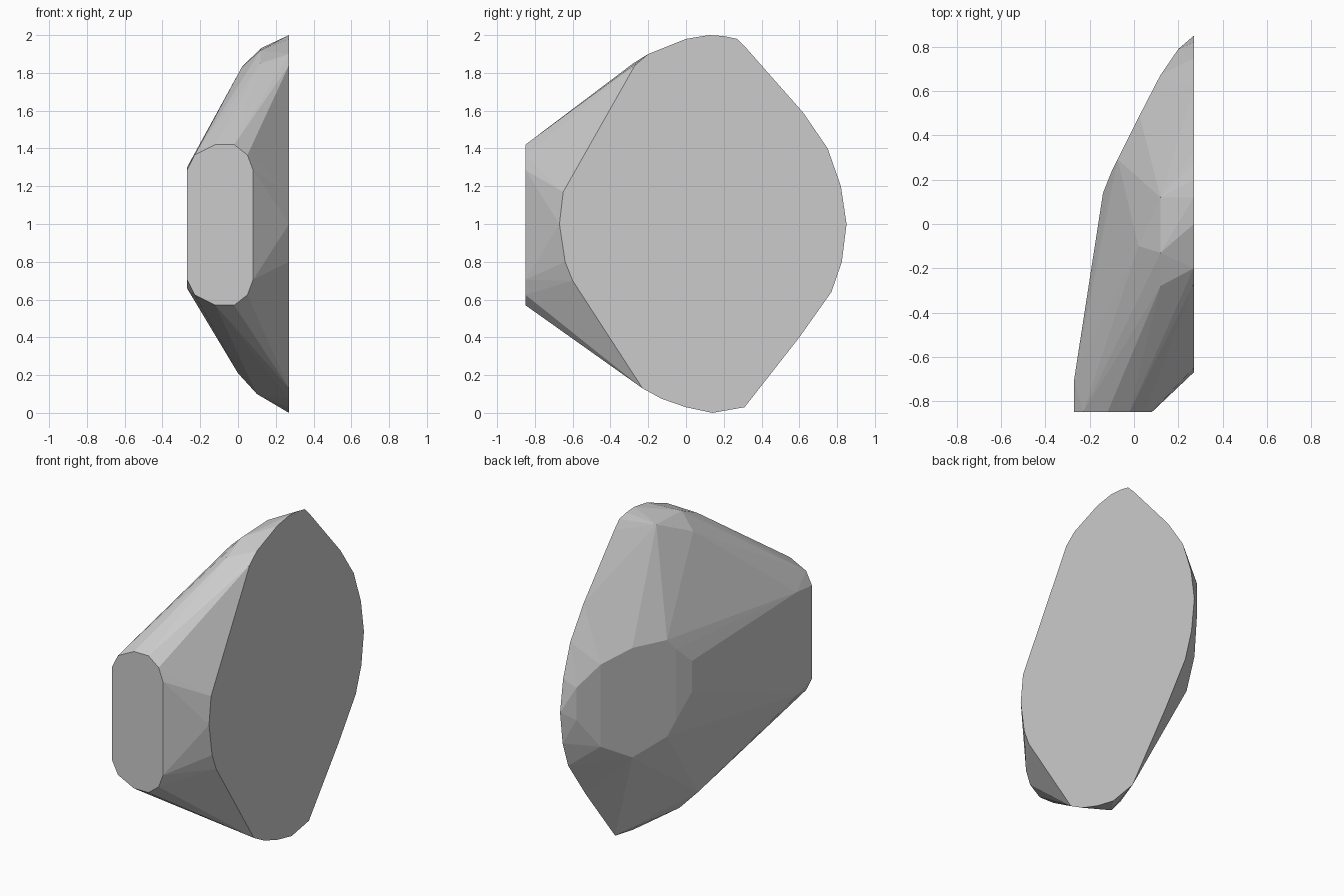
import bpy, bmesh, math

# Broad flat cut on the right side (y, z)
side = [(0.12, 2.0), (0.2, 1.995), (0.27, 1.98), (0.32, 1.93), (0.62, 1.59), (0.75, 1.4),
        (0.82, 1.2), (0.85, 1.0), (0.825, 0.8), (0.77, 0.64), (0.6, 0.4),
        (0.31, 0.03), (0.14, 0.0), (0.0, 0.03), (-0.13, 0.075), (-0.23, 0.13),
        (-0.6, 0.7), (-0.64, 0.8), (-0.67, 1.0), (-0.65, 1.17),
        (-0.27, 1.84), (-0.2, 1.9), (0.0, 1.98)]

# Half of the flat front cut (x, height from its middle)
front = [(-0.27, 0.29), (-0.23, 0.37), (-0.12, 0.425), (-0.02, 0.425),
         (0.05, 0.37), (0.08, 0.29)]

# Facet corners of the bulging left and back side
bulge = [(-0.27, -0.70, 1.30), (-0.27, -0.72, 0.66),
         (-0.14, 0.14, 1.16), (-0.14, 0.14, 0.97),
         (-0.10, 0.24, 1.26), (-0.10, 0.24, 0.82),
         (-0.074, 0.292, 1.33), (-0.074, 0.292, 0.73),
         (0.025, 0.49, 1.33), (0.025, 0.49, 0.65),
         (0.118, 0.67, 1.27), (0.118, 0.67, 0.76),
         (0.20, 0.79, 1.15), (0.20, 0.79, 0.95),
         (0.02, -0.10, 1.83), (0.12, -0.13, 1.92), (0.12, -0.28, 1.85),
         (0.12, 0.12, 1.93), (0.0, -0.12, 0.21), (0.10, -0.08, 0.10)]

points = [(0.27, y, z) for y, z in side]
points += [(x, -0.85, 0.995 + s * h) for x, h in front for s in (1, -1)]
points += bulge

# Faceted stone: wrap all cuts in one convex shell
bm = bmesh.new()
for p in points:
    bm.verts.new(p)
hull = bmesh.ops.convex_hull(bm, input=bm.verts)
loose = [v for v in bm.verts if not v.link_faces]
bmesh.ops.delete(bm, geom=loose, context='VERTS')
bmesh.ops.dissolve_limit(bm, angle_limit=math.radians(1), verts=bm.verts, edges=bm.edges)
bmesh.ops.recalc_face_normals(bm, faces=bm.faces)

mesh = bpy.data.meshes.new("faceted_stone")
bm.to_mesh(mesh)
bm.free()
bpy.context.collection.objects.link(bpy.data.objects.new("faceted_stone", mesh))
